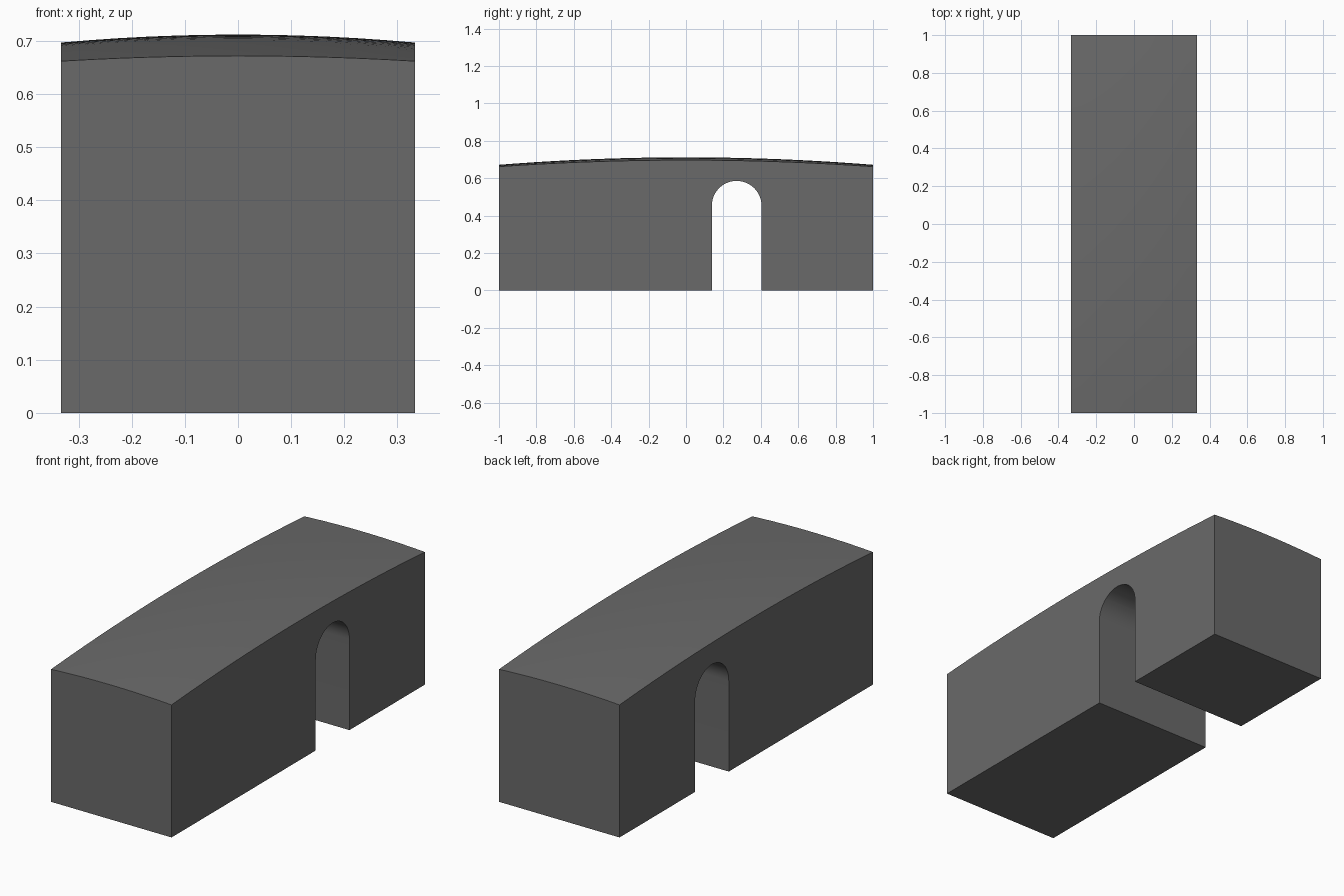
import bpy, bmesh, math

HALF_W, HALF_L = 0.333, 1.0
ARCH_Y, ARCH_R, SPRING_Z = 0.271, 0.133, 0.453

default = bpy.data.objects.get("Cube")
if default:
    bpy.data.objects.remove(default, do_unlink=True)

grey = bpy.data.materials.new("stone_grey")
grey.use_nodes = True
colour = (0.144, 0.144, 0.144, 1)
grey.diffuse_color = colour
grey.node_tree.nodes["Principled BSDF"].inputs["Base Color"].default_value = colour


def make_object(name, bm):
    bmesh.ops.recalc_face_normals(bm, faces=bm.faces)
    mesh = bpy.data.meshes.new(name)
    bm.to_mesh(mesh)
    bm.free()
    mesh.materials.append(grey)
    obj = bpy.data.objects.new(name, mesh)
    bpy.context.collection.objects.link(obj)
    return obj


def crown(u, v):
    """Gentle dome height; u and v run from -1 to 1 across and along."""
    return 0.712 - 0.015 * u * u - 0.04 * v * v + 0.005 * u * u * v * v


# Domed top, with its border dropped to the ground to form the walls
bm = bmesh.new()
bmesh.ops.create_grid(bm, x_segments=12, y_segments=32, size=1)
for v in bm.verts:
    u, w = v.co.x, v.co.y
    v.co = (u * HALF_W, w * HALF_L, crown(u, w))
border = [e for e in bm.edges if e.is_boundary]
walls = bmesh.ops.extrude_edge_only(bm, edges=border)["geom"]
for v in walls:
    if isinstance(v, bmesh.types.BMVert):
        v.co.z = 0
base = [e for e in walls if isinstance(e, bmesh.types.BMEdge) and e.is_boundary]
bmesh.ops.contextual_create(bm, geom=base)
block = make_object("domed_block", bm)

# Round-headed passage cutter
bm = bmesh.new()
outline = [(ARCH_Y + ARCH_R, -0.1)]
for i in range(25):
    a = math.pi * i / 24
    outline.append((ARCH_Y + ARCH_R * math.cos(a), SPRING_Z + ARCH_R * math.sin(a)))
outline.append((ARCH_Y - ARCH_R, -0.1))
face = bm.faces.new([bm.verts.new((-0.5, y, z)) for y, z in outline])
side = bmesh.ops.extrude_face_region(bm, geom=[face])["geom"]
bmesh.ops.translate(bm, vec=(1, 0, 0),
                    verts=[v for v in side if isinstance(v, bmesh.types.BMVert)])
cutter = make_object("passage_cutter", bm)
cutter.hide_render = True

# Cut the passage right through the block
cut = block.modifiers.new("passage", "BOOLEAN")
cut.operation = "DIFFERENCE"
cut.solver = "EXACT"
cut.object = cutter
bpy.ops.object.select_all(action="DESELECT")
block.select_set(True)
bpy.context.view_layer.objects.active = block
bpy.ops.object.modifier_apply(modifier=cut.name)
bpy.data.objects.remove(cutter, do_unlink=True)
bpy.ops.object.shade_smooth_by_angle(angle=math.radians(30))
